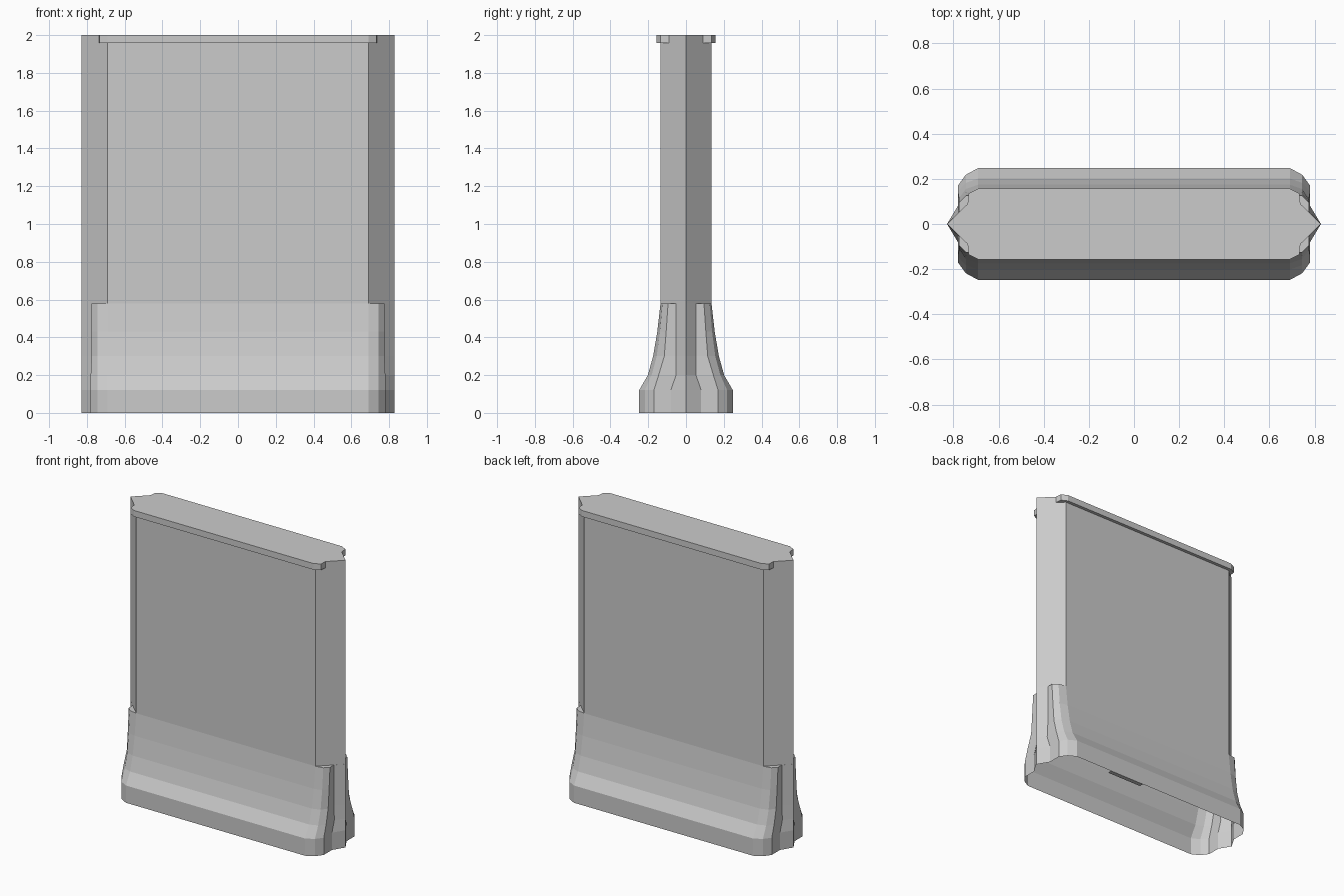
import bpy, bmesh

if "Cube" in bpy.data.objects:
    bpy.data.objects.remove(bpy.data.objects["Cube"])

WAIST = 0.135   # half thickness of the upright wall
TIP = 0.828     # half length at the pointed ends


def on_wall(x):
    """Half thickness of the tapered wall end at x."""
    return WAIST * (TIP - x) / (TIP - 0.69)


def ring(quarter):
    """Mirror a quarter outline (side to end tip) into a full loop."""
    right = quarter + [(TIP, 0)] + [(x, -y) for x, y in reversed(quarter)]
    return right + [(-x, -y) for x, y in right]


def add_mesh(name, bm):
    bmesh.ops.recalc_face_normals(bm, faces=bm.faces[:])
    mesh = bpy.data.meshes.new(name)
    bm.to_mesh(mesh)
    bm.free()
    obj = bpy.data.objects.new(name, mesh)
    bpy.context.collection.objects.link(obj)
    return obj


# Plain wall section and the overhanging rim section
wall = [(x, on_wall(x)) for x in (0.69, 0.71, 0.737, 0.775)]
rim = [(0.69, 0.157), (0.733, 0.135)] + wall[2:]


# Flared foot section: side, chamfer, end corner, inner end corner
def foot(side, chamfer, corner, inner, end):
    return [(0.69, side), (0.745, chamfer), (end, corner), (end, inner)]


sections = [
    (0.00, foot(0.248, 0.218, 0.170, 0.080, 0.780)),
    (0.12, foot(0.248, 0.218, 0.170, 0.080, 0.780)),
    (0.20, foot(0.202, 0.182, 0.145, 0.053, 0.780)),
    (0.30, foot(0.174, 0.155, 0.115, 0.053, 0.775)),
    (0.43, foot(0.152, 0.138, 0.105, 0.053, 0.775)),
    (0.58, foot(0.135, 0.125, 0.095, 0.053, 0.775)),
    (0.58, wall),
    (1.957, wall),
    (1.957, rim),
    (2.00, rim),
]

# Barrier shell: open underneath, closed on top
bm = bmesh.new()
loops = [[bm.verts.new((x, y, z)) for x, y in ring(q)] for z, q in sections]
for low, high in zip(loops, loops[1:]):
    n = len(low)
    for i in range(n):
        j = (i + 1) % n
        bm.faces.new((low[i], low[j], high[j], high[i]))
bm.faces.new(loops[-1])
bmesh.ops.remove_doubles(bm, verts=bm.verts[:], dist=0.0005)
add_mesh("barrier_wall", bm)

# Small tab under the back edge
bm = bmesh.new()
bm.faces.new([bm.verts.new(p) for p in (
    (0.13, 0.215, 0.002), (0.40, 0.215, 0.002),
    (0.40, 0.247, 0.002), (0.13, 0.247, 0.002))])
add_mesh("bottom_tab", bm)
